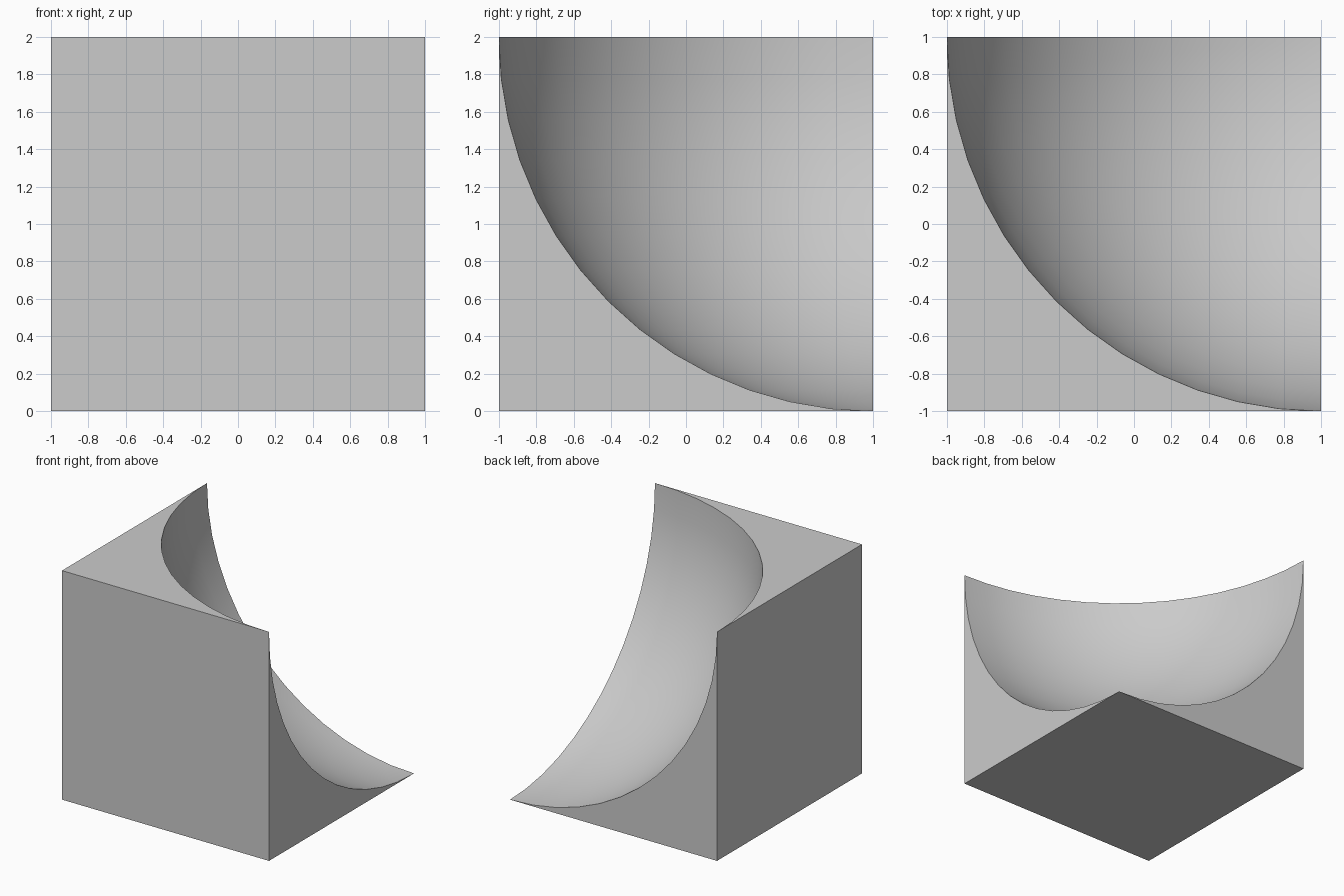
import bpy, bmesh
from math import sin, cos, pi
from mathutils import Vector

if "Cube" in bpy.data.objects:
    bpy.data.objects.remove(bpy.data.objects["Cube"])

N = 14          # segments per quarter circle
R = 2.0         # scoop radius equals the cube side
CENTRE = Vector((1, 1, 2))

bm = bmesh.new()

# Scooped surface: one octant of a sphere, rows run from the top rim to the pole
rows = []
for i in range(N):
    a = pi / 2 * i / N
    rows.append([bm.verts.new(CENTRE - R * Vector((
        cos(a) * cos(pi / 2 * j / N), cos(a) * sin(pi / 2 * j / N), sin(a))))
        for j in range(N + 1)])
pole = bm.verts.new((1, 1, 0))
for r0, r1 in zip(rows, rows[1:]):
    for j in range(N):
        bm.faces.new((r0[j], r0[j + 1], r1[j + 1], r1[j]))
for j in range(N):
    bm.faces.new((rows[-1][j], rows[-1][j + 1], pole))

# Remaining cube corners
top = bm.verts.new((-1, -1, 2))
base = bm.verts.new((-1, -1, 0))
right = bm.verts.new((1, -1, 0))
back = bm.verts.new((-1, 1, 0))
back_tip, right_tip = rows[0][0], rows[0][-1]

# Three full square sides, then three sides cut by a quarter circle
bm.faces.new((base, right, pole, back))
bm.faces.new((base, right, right_tip, top))
bm.faces.new((base, back, back_tip, top))
bm.faces.new(rows[0] + [top])
bm.faces.new([r[0] for r in rows] + [pole, back])
bm.faces.new([r[-1] for r in rows] + [pole, right])

bmesh.ops.recalc_face_normals(bm, faces=bm.faces)
if bm.calc_volume(signed=True) < 0:
    bmesh.ops.reverse_faces(bm, faces=bm.faces)

mesh = bpy.data.meshes.new("scooped_cube")
bm.to_mesh(mesh)
bm.free()
obj = bpy.data.objects.new("scooped_cube", mesh)
bpy.context.collection.objects.link(obj)

# Smooth scoop, crisp cube edges
bpy.context.view_layer.objects.active = obj
obj.select_set(True)
bpy.ops.object.shade_smooth_by_angle(angle=pi / 6)
